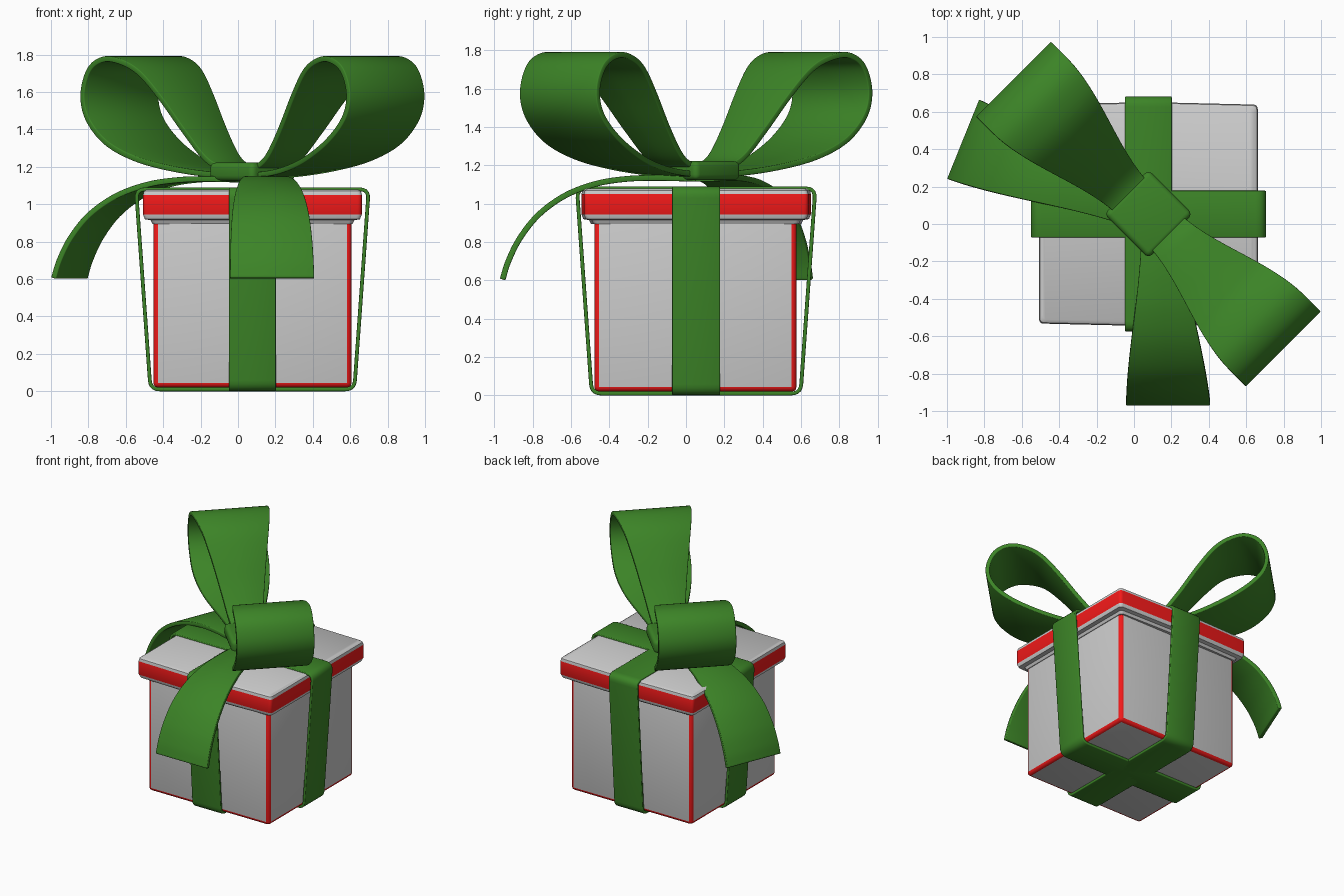
import bpy, bmesh, math
from mathutils import Vector

if "Cube" in bpy.data.objects:
    bpy.data.objects.remove(bpy.data.objects["Cube"])

CX, CY = 0.077, 0.053


def material(name, rgb):
    m = bpy.data.materials.new(name)
    m.diffuse_color = (*rgb, 1)
    m.use_nodes = True
    m.node_tree.nodes["Principled BSDF"].inputs["Base Color"].default_value = m.diffuse_color
    return m


GREEN = material("ribbon_green", (0.045, 0.23, 0.02))
RED = material("trim_red", (0.9, 0.01, 0.01))
GREY = material("paper_grey", (0.8, 0.8, 0.8))


def finish(name, bm, mats, angle=35):
    bmesh.ops.recalc_face_normals(bm, faces=bm.faces)
    me = bpy.data.meshes.new(name)
    bm.to_mesh(me)
    bm.free()
    for m in mats:
        me.materials.append(m)
    ob = bpy.data.objects.new(name, me)
    bpy.context.collection.objects.link(ob)
    bpy.ops.object.select_all(action='DESELECT')
    ob.select_set(True)
    bpy.context.view_layer.objects.active = ob
    bpy.ops.object.shade_smooth_by_angle(angle=math.radians(angle))
    return ob


def spline(pts, steps=6):
    """Catmull-Rom through 2D points."""
    p = [Vector(q) for q in pts]
    p = [2 * p[0] - p[1]] + p + [2 * p[-1] - p[-2]]
    out = []
    for i in range(1, len(p) - 2):
        a, b, c, d = p[i - 1:i + 3]
        for k in range(steps):
            t = k / steps
            out.append(0.5 * (2 * b + (c - a) * t + (2 * a - 5 * b + 4 * c - d) * t * t
                              + (3 * b - a - 3 * c + d) * t ** 3))
    return out + [p[-2]]


def ribbon(name, path, half_width, angle, shift=lambda s: 0, closed=False, thick=0.03, offset=0):
    """Strip following (distance, height) path, heading out from the centre at an angle."""
    u = Vector((math.cos(angle), math.sin(angle), 0))
    v = Vector((-u.y, u.x, 0))
    bm = bmesh.new()
    rows = []
    for s, z in path:
        c = Vector((CX, CY, z)) + u * s + v * shift(s)
        w = v * half_width(s)
        rows.append([bm.verts.new(c + w * k) for k in (-1, 0, 1)])
    for i in range(len(rows) - (0 if closed else 1)):
        a, b = rows[i], rows[(i + 1) % len(rows)]
        for k in (0, 1):
            bm.faces.new((a[k], a[k + 1], b[k + 1], b[k]))
    ob = finish(name, bm, [GREEN])
    m = ob.modifiers.new("thickness", 'SOLIDIFY')
    m.thickness, m.offset = thick, offset
    b = ob.modifiers.new("soft_rim", 'BEVEL')
    b.width, b.segments, b.limit_method = 0.005, 2, 'ANGLE'
    b.angle_limit = math.radians(50)
    return ob


def rounded(corners, r, n=5):
    """Closed polygon with rounded corners."""
    out = []
    for i, c in enumerate(corners):
        c = Vector(c)
        a = c + (Vector(corners[i - 1]) - c).normalized() * r
        b = c + (Vector(corners[(i + 1) % len(corners)]) - c).normalized() * r
        for k in range(n + 1):
            t = k / n
            out.append(a * (1 - t) ** 2 + c * 2 * t * (1 - t) + b * t * t)
    return out


def smoothstep(a, b, x):
    t = min(max((x - a) / (b - a), 0), 1)
    return t * t * (3 - 2 * t)


# Box body: grey panels, red bevelled edges
bm = bmesh.new()
bmesh.ops.create_cube(bm, size=1)
for v in bm.verts:
    v.co = (CX + v.co.x * 1.06, CY - 0.004 + v.co.y * 1.055, 0.485 + v.co.z * 0.93)
bmesh.ops.bevel(bm, geom=bm.edges[:], offset=0.025, segments=3, profile=0.5, affect='EDGES')
bm.normal_update()
for f in bm.faces:
    f.material_index = 0 if max(abs(c) for c in f.normal) > 0.999 else 1
finish("box_body", bm, [GREY, RED], 50)

# Lid: stacked rings, red band, slightly bowed front and back
bm = bmesh.new()
rings = []
for h, z in ((0.535, 0.895), (0.545, 0.915), (0.575, 0.92), (0.585, 0.945),
             (0.585, 1.05), (0.58, 1.07), (0.565, 1.08)):
    g = h + 0.014
    pts = rounded([(-h, -h), (0, -g), (h, -h), (h, h), (0, g), (-h, h)], 0.025, 4)
    rings.append([bm.verts.new((CX + x, CY + y, z)) for x, y in pts])
for k in range(len(rings) - 1):
    a, b = rings[k], rings[k + 1]
    for i in range(len(a)):
        j = (i + 1) % len(a)
        f = bm.faces.new((a[i], a[j], b[j], b[i]))
        f.material_index = 1 if k == 3 else 0
bm.faces.new(rings[0])
bm.faces.new(rings[-1])
finish("lid", bm, [GREY, RED])

# Two bands around the box
loop = rounded([(-0.545, 0.01), (0.545, 0.01), (0.622, 1.08), (-0.622, 1.08)], 0.05)
for name, ang in (("band_across", 0), ("band_front_to_back", math.pi / 2)):
    ribbon(name, loop, lambda s: 0.125, ang, closed=True, thick=0.02)

# Bow loops, widening away from the knot
bow = spline([(0.0, 1.19), (0.12, 1.195), (0.23, 1.245), (0.36, 1.39), (0.5, 1.57), (0.62, 1.7),
              (0.73, 1.76), (0.85, 1.775), (0.955, 1.72), (1.005, 1.59), (0.97, 1.46),
              (0.84, 1.335), (0.65, 1.245), (0.43, 1.19), (0.2, 1.16), (0, 1.155)])
for name, deg in (("bow_loop_left", 135), ("bow_loop_right", -45)):
    ribbon(name, bow, lambda s: 0.12 + 0.163 * smoothstep(0.1, 0.9, s), math.radians(deg))

# Hanging tails
tail = spline([(0, 1.13), (0.2, 1.135), (0.36, 1.13), (0.52, 1.105), (0.68, 1.045),
               (0.82, 0.945), (0.92, 0.82), (0.98, 0.7), (1.01, 0.605)])
tail_width = lambda s: 0.1 + 0.125 * smoothstep(0, 1.15, s) / smoothstep(0, 1.15, 1.01)
ribbon("tail_front", tail, tail_width, -math.pi / 2, shift=lambda s: 0.06 + 0.045 * s)
long_tail = [(s * 1.045, z) for s, z in tail]
ribbon("tail_left", long_tail, tail_width, math.radians(158))

# Knot
bm = bmesh.new()
bmesh.ops.create_cube(bm, size=1)
for v in bm.verts:
    v.co = (v.co.x * 0.335, v.co.y * 0.335, v.co.z * 0.1)
bmesh.ops.bevel(bm, geom=bm.edges[:], offset=0.03, segments=4, profile=0.5, affect='EDGES')
knot = finish("knot", bm, [GREEN], 50)
knot.location = (CX, CY, 1.173)
knot.rotation_euler.z = math.pi / 4
